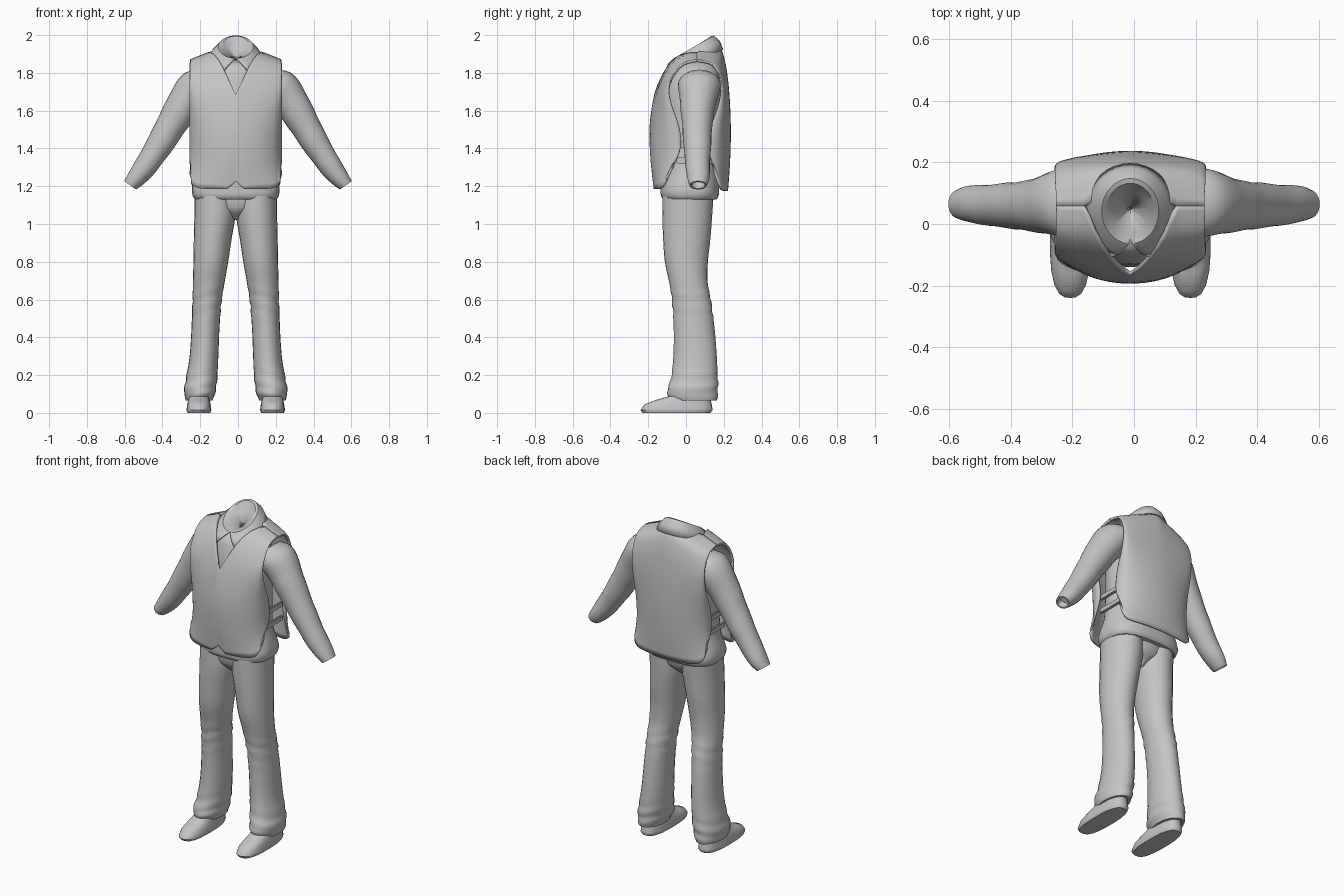
import bpy
import bmesh
import math
from mathutils import Vector

if "Cube" in bpy.data.objects:
    bpy.data.objects.remove(bpy.data.objects["Cube"])

SHIFT = -0.012  # the body stands slightly off the centre line

cloth = bpy.data.materials.new("plain_grey")
cloth.use_nodes = True
grey = (0.56, 0.56, 0.56, 1)
cloth.diffuse_color = grey
cloth.node_tree.nodes["Principled BSDF"].inputs["Base Color"].default_value = grey


def sample(points, t):
    """Smooth curve through tuples, with t running from zero to one."""
    last = len(points) - 1
    place = min(max(t, 0), 1) * last
    i = min(int(place), last - 1)
    f = place - i
    before, a = points[max(i - 1, 0)], points[i]
    b, after = points[i + 1], points[min(i + 2, last)]
    result = []
    for p, q, r, s in zip(before, a, b, after):
        m, n = (r - p) / 2, (s - q) / 2
        result.append(q + f * (m + f * (3 * (r - q) - 2 * m - n + f * (2 * (q - r) + m + n))))
    return tuple(result)


def smooth(points, steps=3):
    count = (len(points) - 1) * steps
    return [sample(points, i / count) for i in range(count + 1)]


def finish(name, bm, thickness=0):
    bmesh.ops.remove_doubles(bm, verts=bm.verts, dist=0.0005)
    bmesh.ops.recalc_face_normals(bm, faces=bm.faces)
    mesh = bpy.data.meshes.new(name)
    bm.to_mesh(mesh)
    bm.free()
    mesh.materials.append(cloth)
    obj = bpy.data.objects.new(name, mesh)
    bpy.context.collection.objects.link(obj)
    if thickness:
        solid = obj.modifiers.new("thickness", "SOLIDIFY")
        solid.thickness = thickness
        solid.offset = 0
    bpy.ops.object.select_all(action="DESELECT")
    obj.select_set(True)
    bpy.context.view_layer.objects.active = obj
    bpy.ops.object.shade_smooth_by_angle(angle=math.radians(40))


def skin(bm, rows, closed=False):
    """Join rows of points with quads."""
    grid = [[bm.verts.new(p) for p in row] for row in rows]
    for low, high in zip(grid, grid[1:]):
        count = len(low)
        for j in range(count if closed else count - 1):
            k = (j + 1) % count
            bm.faces.new((low[j], low[k], high[k], high[j]))
    return grid


def loft(name, stations, side=1, across=Vector((1, 0, 0)), ripple=None, sides=24, offset=SHIFT):
    """Stations are x, y, z, half width, half depth."""
    bm = bmesh.new()
    rows = []
    for x, y, z, wide, deep in stations:
        row = []
        for j in range(sides):
            a = math.tau * j / sides
            grow = 1 + (ripple(z, a) if ripple else 0)
            p = Vector((x, y, z)) + across * wide * grow * math.cos(a)
            p.y += deep * grow * math.sin(a)
            row.append((p.x * side + offset, p.y, p.z))
        rows.append(row)
    grid = skin(bm, rows, closed=True)
    for ring in (grid[0], grid[-1]):
        bm.faces.new(ring)
    finish(name, bm)


def vest_panel(name, outline, edge, hem, neck):
    """A panel wrapping from the centre to both side edges and up to the shoulder."""
    bm = bmesh.new()
    half, tall = 16, 24
    columns = []
    for j in range(-half, half + 1):
        u = abs(j) / half
        angle = u * math.pi / 2
        x = 0.238 * math.sin(angle) * (1 if j >= 0 else -1)
        low, high = hem(u), 1.96 - 0.095 * math.sin(angle)
        column = []
        for i in range(tall + 1):
            t = i / tall * neck(u)
            height, middle = sample(outline, t)
            border = sample(edge, t)[0]
            y = border + (middle - border) * math.cos(angle) ** 0.9
            column.append((x + SHIFT, y, low + (high - low) * height))
        columns.append(column)
    skin(bm, columns)
    finish(name, bm, 0.015)


# Vest front with V neck, rounded corners and a centre notch
heights = (0, 0.2, 0.4, 0.6, 0.75, 0.88, 0.97, 1)
front_depth = (-0.165, -0.182, -0.185, -0.165, -0.135, -0.088, -0.025, 0.062)
front_edge = (-0.09, -0.03, -0.035, -0.075, -0.09, -0.06, -0.01, 0.062)
vest_panel("vest_front", list(zip(heights, front_depth)), [(y,) for y in front_edge],
           lambda u: 1.185 + 0.09 * u ** 6 + max(0, 0.04 - 0.35 * u),
           lambda u: min(1, 0.45 + 1.3 * u))

# Vest back with a shallow neckline
back_depth = (0.215, 0.226, 0.23, 0.225, 0.215, 0.198, 0.165, 0.058)
back_edge = (0.16, 0.12, 0.13, 0.17, 0.185, 0.17, 0.13, 0.058)
vest_panel("vest_back", list(zip(heights, back_depth)), [(y,) for y in back_edge],
           lambda u: 1.175 + 0.09 * u ** 6,
           lambda u: min(1, 0.85 + 0.35 * u))

# Shirt body under the vest, flaring out into a squarer hem
shirt = [(0, 0.02, 1.13, 0.215, 0.14), (0, 0.02, 1.15, 0.228, 0.153), (0, 0.02, 1.2, 0.23, 0.155),
         (0, 0.02, 1.32, 0.205, 0.16), (0, 0.025, 1.5, 0.2, 0.16), (0, 0.03, 1.66, 0.205, 0.16),
         (0, 0.04, 1.78, 0.18, 0.148), (0, 0.04, 1.845, 0.12, 0.12), (0, 0.045, 1.865, 0.05, 0.05)]
loft("shirt_body", smooth(shirt), sides=32,
     ripple=lambda z, a: 0.11 * math.sin(2 * a) ** 2 * min(1, max(0, (1.28 - z) * 10)))

# Turned-down collar, with the neck opening closed off inside
bm = bmesh.new()
rows = []
for wide, deep, y, z, slope, gap in ((0.148, 0.158, 0.037, 1.862, 0.06, 0.45),
                                     (0.125, 0.138, 0.04, 1.905, 0.06, 0.25),
                                     (0.092, 0.105, 0.042, 1.935, 0.06, 0.04),
                                     (0.08, 0.092, 0.042, 1.932, 0.06, 0),
                                     (0.06, 0.07, 0.04, 1.91, 0.035, 0),
                                     (0.001, 0.001, 0.05, 1.872, 0, 0)):
    row = []
    for j in range(33):
        a = gap + (math.tau - 2 * gap) * j / 32
        row.append((wide * math.sin(a) + SHIFT, y - deep * math.cos(a), z - slope * math.cos(a)))
    rows.append(row)
skin(bm, rows)
finish("collar", bm, 0.006)

# Trouser seat joining the legs
seat = [(0, 0.01, 1.02, 0.015, 0.05), (0, 0.01, 1.05, 0.06, 0.085),
        (0, 0.012, 1.09, 0.16, 0.115), (0, 0.015, 1.18, 0.2, 0.13)]
loft("trouser_seat", smooth(seat), sides=32)

leg = [(0.11, 0.012, 1.17, 0.108, 0.135), (0.11, 0.007, 1.05, 0.109, 0.132),
       (0.122, 0.004, 0.92, 0.1, 0.125), (0.132, 0.002, 0.8, 0.092, 0.114),
       (0.143, 0.013, 0.69, 0.084, 0.102), (0.152, 0.03, 0.59, 0.077, 0.103),
       (0.16, 0.043, 0.45, 0.074, 0.108), (0.168, 0.048, 0.3, 0.076, 0.115),
       (0.181, 0.044, 0.18, 0.083, 0.124), (0.191, 0.034, 0.11, 0.083, 0.135),
       (0.193, 0.045, 0.065, 0.07, 0.118)]
leg_end = [(0.195, 0.045, 0.065, 0.055, 0.1), (0.195, 0.04, 0.1, 0.05, 0.09)]


def creases(z, a):
    """Folds at the knee and over the shoe."""
    knee = math.exp(-((z - 0.57) / 0.07) ** 2)
    hem = math.exp(-((z - 0.14) / 0.09) ** 2)
    return (knee * 0.04 + hem * 0.03) * math.sin(z * 90 + 2 * math.cos(a))


arm = [(0.15, 0.07, 1.775, 0.075, 0.085), (0.2, 0.072, 1.745, 0.098, 0.112),
       (0.262, 0.066, 1.675, 0.095, 0.102), (0.33, 0.06, 1.565, 0.084, 0.084),
       (0.415, 0.06, 1.42, 0.071, 0.073), (0.49, 0.062, 1.305, 0.06, 0.064),
       (0.54, 0.065, 1.24, 0.05, 0.058), (0.571, 0.065, 1.205, 0.039, 0.046)]
arm_end = [(0.571, 0.065, 1.205, 0.03, 0.036), (0.55, 0.065, 1.235, 0.025, 0.03)]

shoe = [(0.195, -0.05, 0.0, 0.06, 0.18), (0.195, -0.05, 0.014, 0.066, 0.19),
        (0.195, -0.048, 0.022, 0.065, 0.188), (0.195, -0.042, 0.045, 0.062, 0.178),
        (0.195, -0.015, 0.068, 0.057, 0.146), (0.194, 0.022, 0.09, 0.053, 0.106),
        (0.194, 0.035, 0.13, 0.047, 0.085)]

for label, side in (("left", 1), ("right", -1)):
    loft(label + "_trouser_leg", smooth(leg, 5) + leg_end, side, ripple=creases)
    loft(label + "_sleeve", smooth(arm) + arm_end, side, across=Vector((0.82, 0, 0.57)), offset=0,
         ripple=lambda z, a: 0.018 * math.sin(z * 45 + math.sin(a)))
    loft(label + "_shoe", shoe, side, ripple=lambda z, a: 0.1 * math.sin(2 * a) ** 2)

    # Side straps linking the vest panels
    for place, z in (("upper", 1.42), ("lower", 1.335)):
        bm = bmesh.new()
        bmesh.ops.create_cube(bm, size=1)
        bmesh.ops.scale(bm, vec=(0.016, 0.19, 0.032), verts=bm.verts)
        bmesh.ops.translate(bm, vec=(side * 0.212 + SHIFT, 0.045, z), verts=bm.verts)
        bmesh.ops.bevel(bm, geom=bm.edges[:], offset=0.004, segments=2, affect="EDGES")
        finish(f"{label}_{place}_strap", bm)
